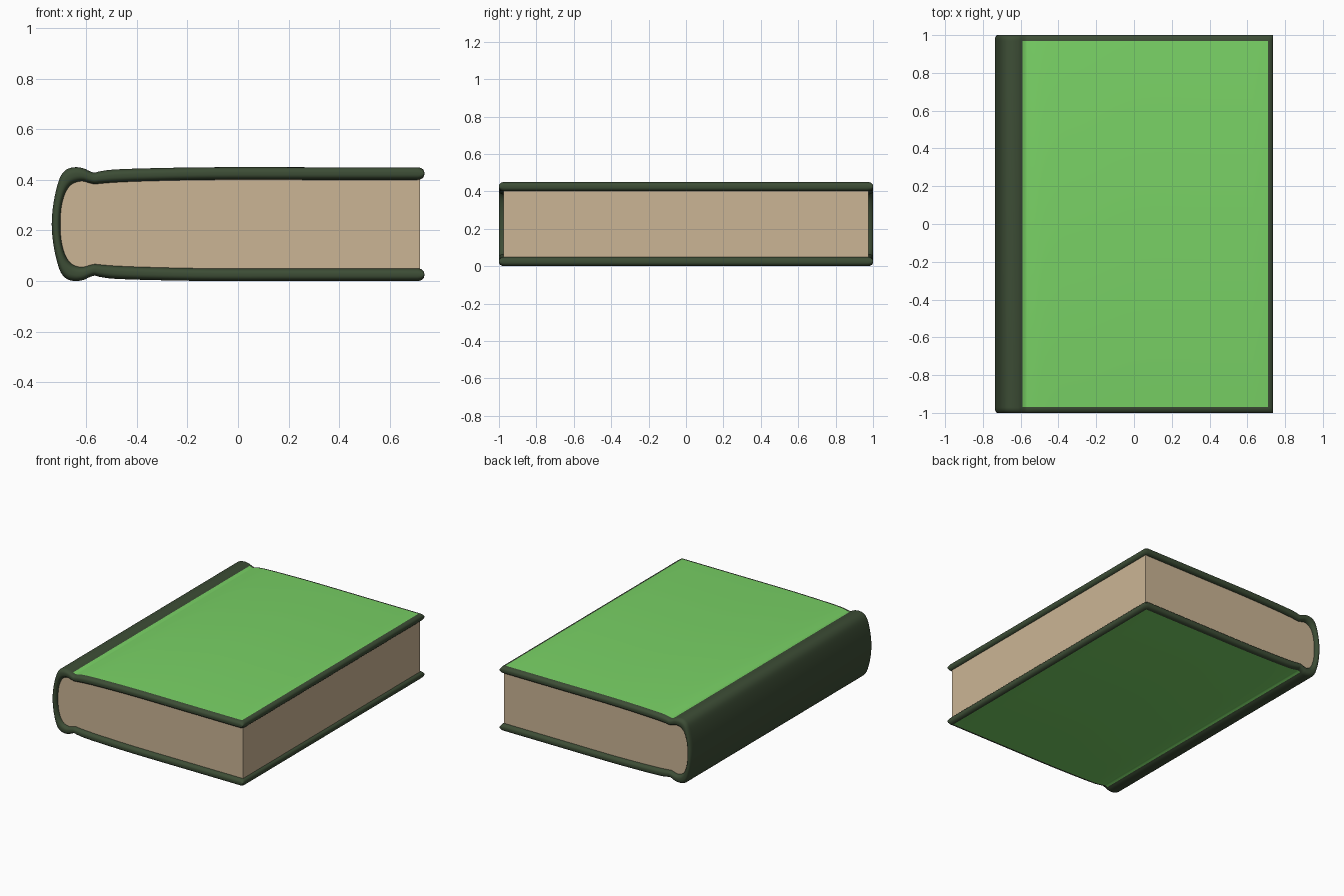
import bpy, bmesh, math
from mathutils import Vector

if "Cube" in bpy.data.objects:
    bpy.data.objects.remove(bpy.data.objects["Cube"])

MID_Z = 0.225


def material(name, rgb):
    m = bpy.data.materials.new(name)
    m.diffuse_color = (*rgb, 1)
    m.use_nodes = True
    m.node_tree.nodes["Principled BSDF"].inputs["Base Color"].default_value = m.diffuse_color
    return m


def smooth_curve(pts, steps=5):
    """Catmull-Rom curve through the control points."""
    p = [Vector(q) for q in pts]
    p = [2 * p[0] - p[1]] + p + [2 * p[-1] - p[-2]]
    out = []
    for i in range(1, len(p) - 2):
        a, b, c, d = p[i - 1:i + 3]
        for k in range(steps):
            t = k / steps
            out.append(0.5 * (2 * b + (c - a) * t + (2 * a - 5 * b + 4 * c - d) * t * t
                              + (3 * b - a - 3 * c + d) * t ** 3))
    return out + [p[-2]]


def loft(name, pairs, rows, mats, paint=None):
    """Sweep a strip of (a, b) point pairs along y; each row (y, f) thins the strip by f."""
    bm = bmesh.new()
    loops, n = [], len(pairs)
    for y, f in rows:
        side = [[], []]
        for a, b in pairs:
            m = (a + b) / 2
            for s, p in zip(side, (a, b)):
                q = m + (p - m) * f
                s.append(bm.verts.new((q.x, y, q.y + MID_Z)))
        loops.append(side[0] + side[1][::-1])
    for l0, l1 in zip(loops, loops[1:]):
        for i in range(2 * n):
            j = (i + 1) % (2 * n)
            face = bm.faces.new((l0[i], l0[j], l1[j], l1[i]))
            if paint and i < n - 1 and paint(face.calc_center_median()):
                face.material_index = 1
    for l in (loops[0], loops[-1]):
        for i in range(n - 1):
            bm.faces.new((l[i], l[i + 1], l[-2 - i], l[-1 - i]))
    bmesh.ops.remove_doubles(bm, verts=bm.verts, dist=1e-5)
    bmesh.ops.recalc_face_normals(bm, faces=bm.faces)
    me = bpy.data.meshes.new(name)
    bm.to_mesh(me)
    bm.free()
    for m in mats:
        me.materials.append(m)
    ob = bpy.data.objects.new(name, me)
    bpy.context.collection.objects.link(ob)
    bpy.ops.object.select_all(action='DESELECT')
    bpy.context.view_layer.objects.active = ob
    ob.select_set(True)
    bpy.ops.object.shade_smooth_by_angle(angle=math.radians(40))
    return ob


# Upper half of the case, from the spine centre to the fore edge: (x, height above middle)
outer_pts = [(-.737, 0), (-.728, .095), (-.706, .18), (-.68, .215), (-.645, .225), (-.612, .221),
             (-.59, .211), (-.568, .204), (-.545, .209), (-.49, .216), (-.35, .221),
             (-.1, .225), (.3, .225), (.71, .225)]
inner_pts = [(-.703, 0), (-.698, .07), (-.682, .125), (-.66, .155), (-.635, .167), (-.612, .169),
             (-.59, .163), (-.568, .158), (-.545, .160), (-.48, .165), (-.35, .170),
             (-.1, .175), (.3, .175), (.71, .175)]


def mirrored(pts):
    return [(x, -h) for x, h in pts[:0:-1]] + pts


outer = smooth_curve(mirrored(outer_pts))
inner = smooth_curve(mirrored(inner_pts))

# Rounded edge: (distance, thickness factor)
edge = [(math.sin(a), 1 - 0.8 * (1 - math.cos(a)))
        for a in (math.pi / 2 * k / 5 for k in range(1, 6))]


def fore_edge(h):
    return [(Vector((.71 + .027 * s, h * (.2 + .025 * f))),
             Vector((.71 + .027 * s, h * (.2 - .025 * f)))) for s, f in edge]


# Cover: boards and spine in one piece, with painted panels
pairs = fore_edge(-1)[::-1] + list(zip(outer, inner)) + fore_edge(1)
half = [(.97, 1)] + [(.97 + .03 * s, f) for s, f in edge]
rows = [(-y, f) for y, f in half[::-1]] + half
dark = material("dark_green_cloth", (.046, .074, .036))
green = material("green_panel", (.19, .64, .13))
loft("cover", pairs, rows, [dark, green],
     lambda c: -.59 < c.x < .71 and abs(c.y) < .97)

# Page block: fills the inside of the case
top = inner[len(inner) // 2:] + [Vector((.72, .175))]
grow = [Vector((p.x, p.y + (.002 if p.y > .01 else 0))) for p in top]
loft("page_block", [(p, Vector((p.x, -p.y))) for p in grow],
     [(-.975, 1), (.975, 1)], [material("paper", (.6, .46, .3))])
